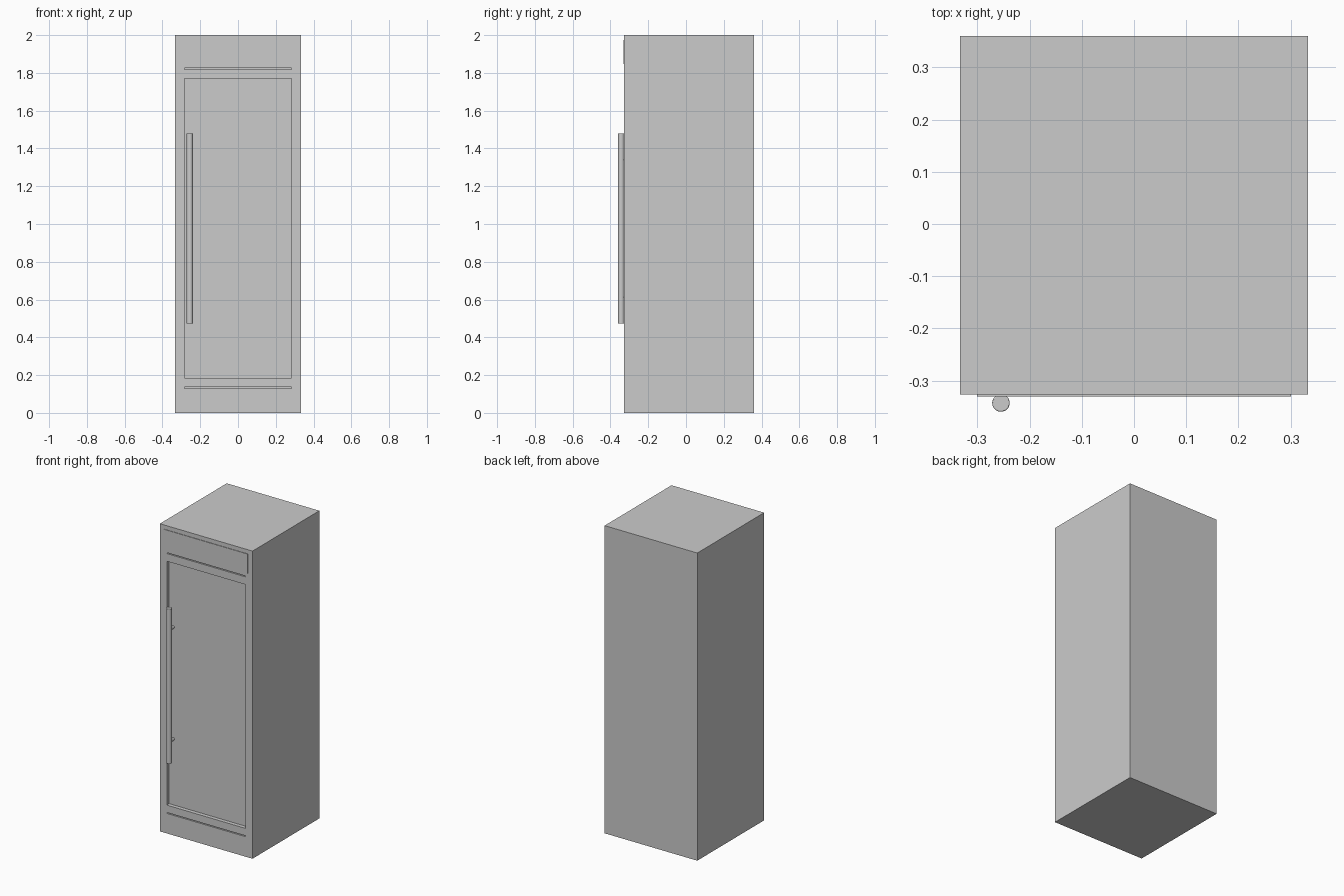
import bpy, math

if "Cube" in bpy.data.objects:
    bpy.data.objects.remove(bpy.data.objects["Cube"])

FRONT, BACK = -0.327, 0.36
HALF_W = 0.333


def box(name, x0, x1, y0, y1, z0, z1):
    bpy.ops.mesh.primitive_cube_add(
        size=1, location=((x0 + x1) / 2, (y0 + y1) / 2, (z0 + z1) / 2))
    ob = bpy.context.object
    ob.name = name
    ob.scale = (x1 - x0, y1 - y0, z1 - z0)
    bpy.ops.object.transform_apply(location=False, rotation=False, scale=True)
    return ob


def rod(name, radius, length, location, rotation=(0, 0, 0), bevel=0):
    bpy.ops.mesh.primitive_cylinder_add(
        vertices=32, radius=radius, depth=length, location=location, rotation=rotation)
    ob = bpy.context.object
    ob.name = name
    if bevel:
        mod = ob.modifiers.new("soft_ends", 'BEVEL')
        mod.width = bevel
        mod.segments = 2
        mod.limit_method = 'ANGLE'
    bpy.ops.object.shade_smooth_by_angle(angle=math.radians(35))
    return ob


def cut(target, name, x, depth, z0, z1):
    cutter = box(name, -x, x, FRONT - 0.05, FRONT + depth, z0, z1)
    cutter.hide_render = True
    mod = target.modifiers.new(name, 'BOOLEAN')
    mod.operation = 'DIFFERENCE'
    mod.solver = 'EXACT'
    mod.object = cutter
    bpy.context.view_layer.objects.active = target
    bpy.ops.object.modifier_apply(modifier=mod.name)
    bpy.data.objects.remove(cutter, do_unlink=True)


# Cabinet with recessed door pane and the slits above and below the door
cabinet = box("cabinet", -HALF_W, HALF_W, FRONT, BACK, 0, 2)
cut(cabinet, "pane_recess", 0.283, 0.025, 0.184, 1.769)
for z in (0.133, 1.822):
    cut(cabinet, "door_slit", 0.283, 0.015, z - 0.003, z + 0.003)

# Thin raised panel above the door
box("top_panel", -0.301, 0.301, FRONT - 0.0035, FRONT + 0.005, 1.846, 1.973)

# Long bar handle and its two mounting posts
HX, HY = -0.255, -0.343
rod("door_handle", 0.0168, 1.008, (HX, HY, 0.976), bevel=0.002)
for z in (0.612, 1.34):
    rod("handle_post", 0.010, 0.046, (HX, HY + 0.021, z), (math.pi / 2, 0, 0))
